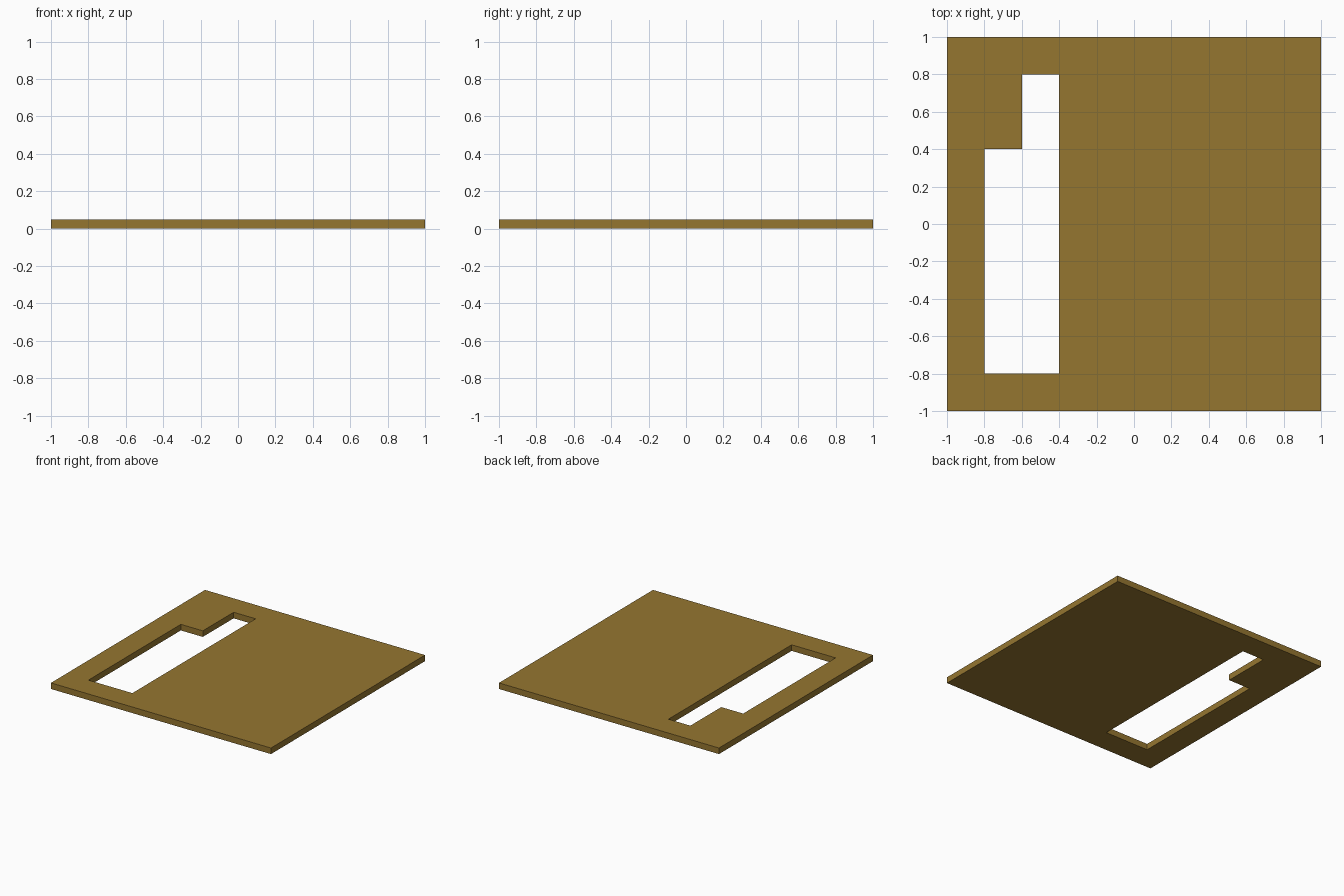
import bpy, bmesh

if "Cube" in bpy.data.objects:
    bpy.data.objects.remove(bpy.data.objects["Cube"])

THICKNESS = 0.05
XS = [-1, -0.8, -0.6, -0.4, 1]
YS = [-1, -0.8, 0.4, 0.8, 1]
# Grid cells (column, row) left open for the stepped slot
SLOT = {(1, 1), (2, 1), (2, 2)}

# Flat panel laid out as cells around the slot
bm = bmesh.new()
pts = {(i, j): bm.verts.new((x, y, 0))
       for i, x in enumerate(XS) for j, y in enumerate(YS)}
for i in range(len(XS) - 1):
    for j in range(len(YS) - 1):
        if (i, j) not in SLOT:
            bm.faces.new([pts[i, j], pts[i + 1, j], pts[i + 1, j + 1], pts[i, j + 1]])

# Thicken upward from the ground
top = bmesh.ops.extrude_face_region(bm, geom=bm.faces[:])["geom"]
bmesh.ops.translate(bm, vec=(0, 0, THICKNESS),
                    verts=[g for g in top if isinstance(g, bmesh.types.BMVert)])
bmesh.ops.recalc_face_normals(bm, faces=bm.faces[:])

mesh = bpy.data.meshes.new("slotted_panel")
bm.to_mesh(mesh)
bm.free()
panel = bpy.data.objects.new("slotted_panel", mesh)
bpy.context.collection.objects.link(panel)

# Ochre brown finish
mat = bpy.data.materials.new("ochre")
mat.diffuse_color = (0.30, 0.18, 0.03, 1)
mat.use_nodes = True
mat.node_tree.nodes["Principled BSDF"].inputs["Base Color"].default_value = mat.diffuse_color
mesh.materials.append(mat)
